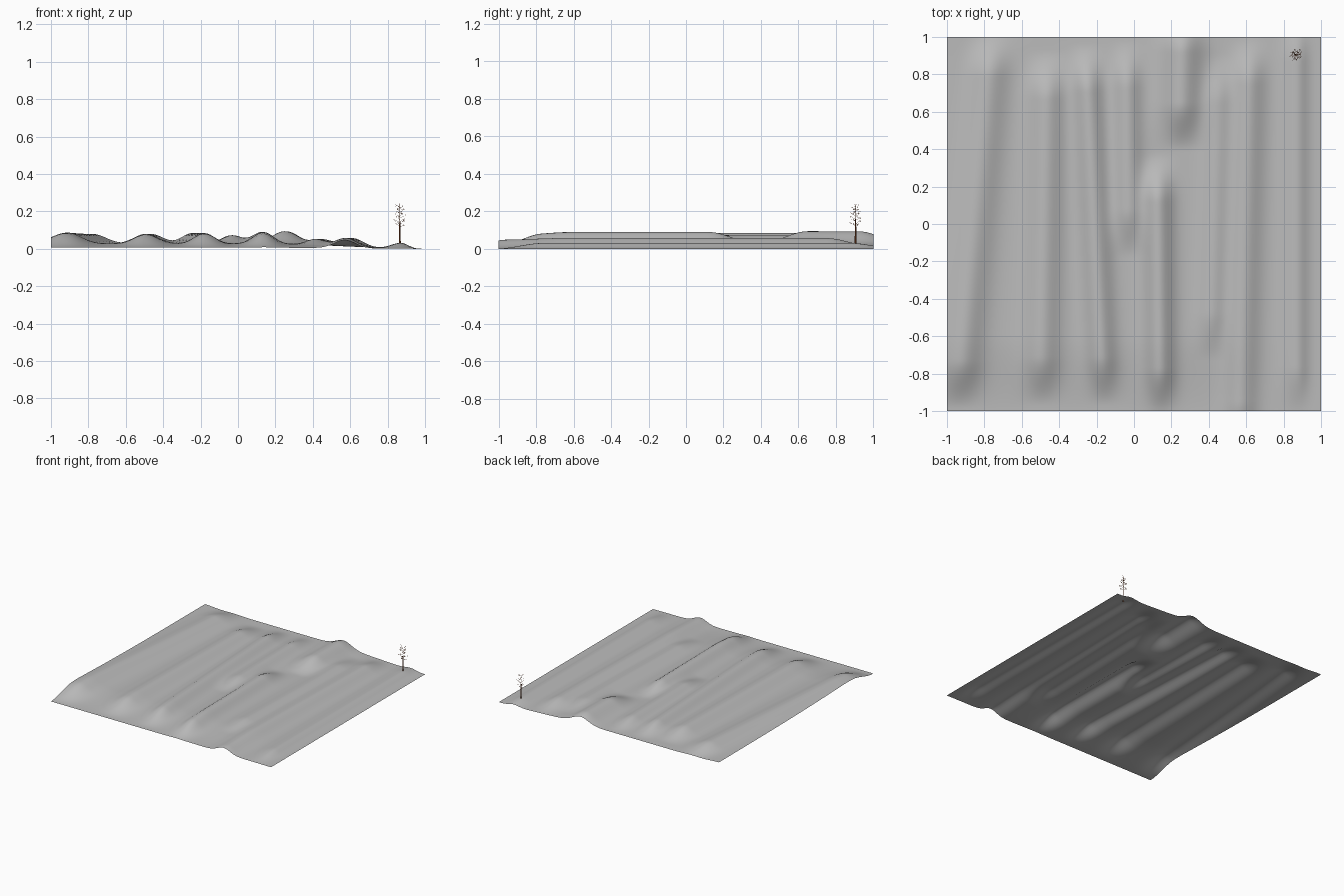
import bpy, bmesh, math, random
from mathutils import Vector

if "Cube" in bpy.data.objects:
    bpy.data.objects.remove(bpy.data.objects["Cube"])

random.seed(4)


def material(name, rgb):
    m = bpy.data.materials.new(name)
    m.diffuse_color = (*rgb, 1)
    m.use_nodes = True
    m.node_tree.nodes["Principled BSDF"].inputs["Base Color"].default_value = m.diffuse_color
    return m


GREY = material("ground grey", (0.5, 0.5, 0.5))
BARK = material("bark brown", (0.22, 0.055, 0.015))
LEAF = material("leaf rust", (0.30, 0.10, 0.045))


def smooth(a, b, t):
    t = min(1, max(0, (t - a) / (b - a)))
    return t * t * (3 - 2 * t)


# Ridges: x at front, x at back, crest height, half width, front end y, back end y
RIDGES = [
    (-0.94, -0.76, 0.052, 0.10, -0.86, 0.92),
    (-0.50, -0.46, 0.052, 0.09, -0.84, 0.80),
    (-0.16, -0.26, 0.056, 0.075, -0.84, 0.84),
    (0.14, 0.12, 0.062, 0.075, -0.90, 0.25),
    (-0.02, -0.04, 0.044, 0.07, -0.05, 0.86),
    (0.22, 0.26, 0.068, 0.10, 0.52, 1.05),
    (0.40, 0.46, 0.032, 0.07, -0.60, 0.78),
    (0.57, 0.62, 0.046, 0.08, -1.08, 0.88),
    (0.87, 0.87, 0.030, 0.07, -0.89, 1.00),
]


def height(x, y):
    z = (0.006 + 0.022 * smooth(-1.0, -0.6, y)) * smooth(1.0, 0.1, x)
    z += 0.012 * smooth(-0.8, -1, x) * smooth(-1, -0.7, y)
    for xf, xb, h, w, y0, y1 in RIDGES:
        c = xf + (xb - xf) * (y + 1) / 2
        ends = smooth(y0 - 0.13, y0 + 0.13, y) * smooth(y1 + 0.13, y1 - 0.13, y)
        z += h * ends * math.exp(-((x - c) / w) ** 2)
    return z * smooth(1.0, 0.88, x)


# Rolling ground sheet
N = 120
bm = bmesh.new()
bmesh.ops.create_grid(bm, x_segments=N, y_segments=N, size=1)
for v in bm.verts:
    v.co.z = height(v.co.x, v.co.y)
for f in bm.faces:
    f.smooth = True
me = bpy.data.meshes.new("ground")
bm.to_mesh(me)
bm.free()
me.materials.append(GREY)
bpy.context.collection.objects.link(bpy.data.objects.new("ground", me))

# Sapling: tapered trunk and branches as one bevelled curve
TX, TY = 0.865, 0.905
BASE = Vector((TX, TY, height(TX, TY) - 0.004))
cu = bpy.data.curves.new("tree_branches", "CURVE")
cu.dimensions = "3D"
cu.bevel_depth = 1.0
cu.bevel_resolution = 0


def limb(points, radii):
    s = cu.splines.new("POLY")
    s.points.add(len(points) - 1)
    for p, co, r in zip(s.points, points, radii):
        p.co = (*co, 1)
        p.radius = r


limb([BASE, BASE + Vector((0, 0, 0.09)), Vector((TX, TY, 0.17)), Vector((TX, TY, 0.243))],
     [0.0055, 0.0035, 0.0015, 0.0005])
tips = []
for i in range(18):
    t = i / 17
    a = i * 2.4
    reach = 0.034 * (1 - 0.6 * abs(t - 0.35))
    root = Vector((TX, TY, 0.115 + 0.105 * t))
    tip = root + Vector((math.cos(a) * reach, math.sin(a) * reach, 0.016))
    limb([root, tip], [0.0007, 0.0003])
    tips.append((root, tip))
cu.materials.append(BARK)
bpy.context.collection.objects.link(bpy.data.objects.new("tree_branches", cu))

# Sparse tiny leaves scattered around the branches
bm = bmesh.new()
for root, tip in tips:
    for k in range(7):
        c = root.lerp(tip, random.uniform(0.45, 1.0))
        c += Vector([random.uniform(-0.006, 0.006) for _ in range(3)])
        u = Vector([random.gauss(0, 1) for _ in range(3)]).normalized()
        w = u.orthogonal().normalized() * 0.0016
        u *= 0.0028
        bm.faces.new([bm.verts.new(c + d) for d in (-u, w, u, -w)])
me = bpy.data.meshes.new("tree_leaves")
bm.to_mesh(me)
bm.free()
me.materials.append(LEAF)
bpy.context.collection.objects.link(bpy.data.objects.new("tree_leaves", me))
